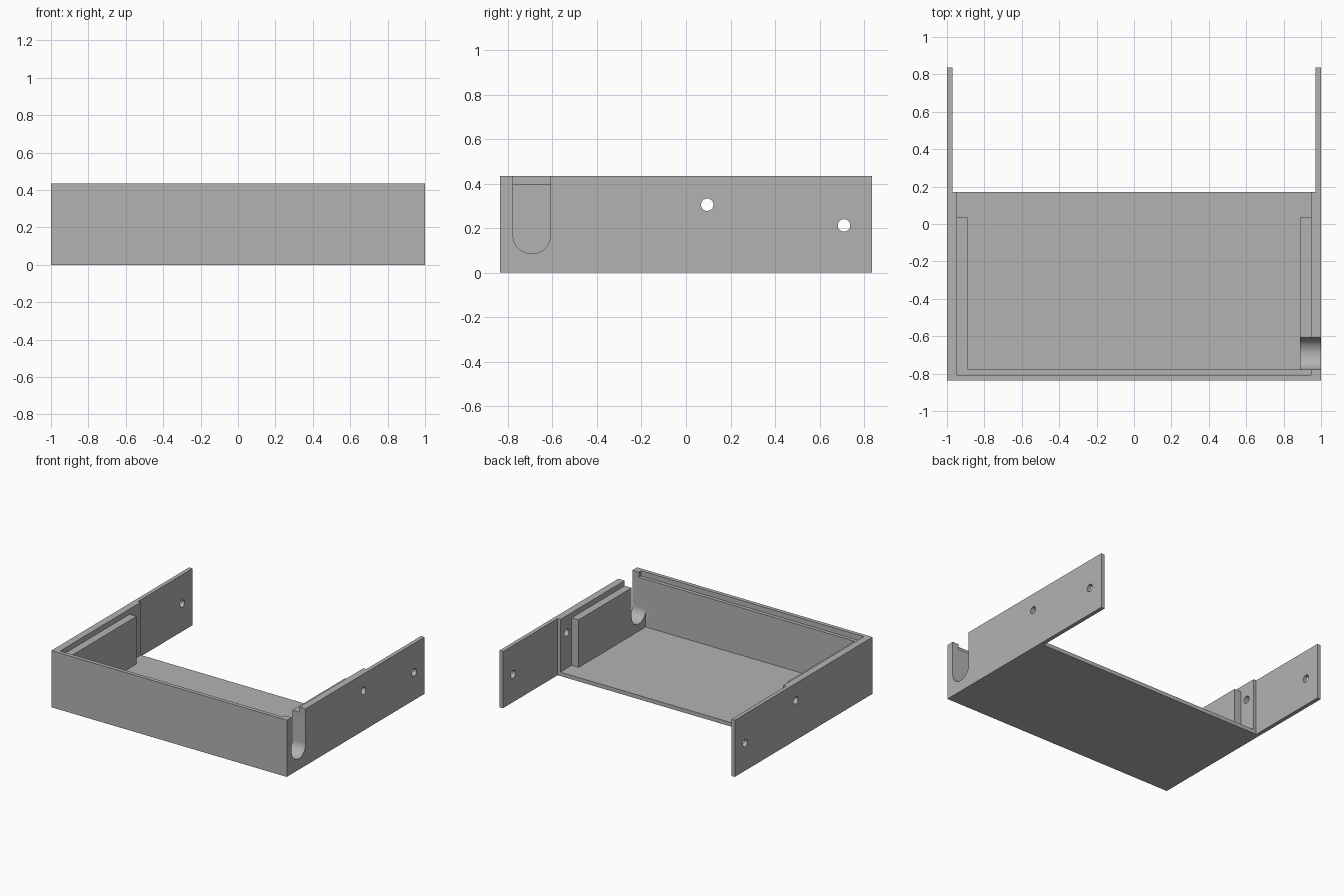
import bpy, bmesh, math

if "Cube" in bpy.data.objects:
    bpy.data.objects.remove(bpy.data.objects["Cube"])

grey = bpy.data.materials.new("plain_grey")
grey.use_nodes = True
GREY = (0.45, 0.45, 0.45, 1)
grey.diffuse_color = GREY
grey.node_tree.nodes["Principled BSDF"].inputs["Base Color"].default_value = GREY

HEIGHT, DEPTH = 0.435, 0.836   # wall height, half depth
FLOOR, LEDGE = 0.03, 0.395     # floor top, ledge top
FRONT_INNER, FLOOR_BACK = -0.778, 0.172


def prism(name, profile, x0, x1):
    """Extrude a closed (y, z) profile along x."""
    bm = bmesh.new()
    face = bm.faces.new([bm.verts.new((x0, y, z)) for y, z in profile])
    ext = bmesh.ops.extrude_face_region(bm, geom=[face])
    moved = [v for v in ext["geom"] if isinstance(v, bmesh.types.BMVert)]
    bmesh.ops.translate(bm, verts=moved, vec=(x1 - x0, 0, 0))
    bmesh.ops.recalc_face_normals(bm, faces=bm.faces)
    mesh = bpy.data.meshes.new(name)
    bm.to_mesh(mesh)
    bm.free()
    mesh.materials.append(grey)
    obj = bpy.data.objects.new(name, mesh)
    bpy.context.collection.objects.link(obj)
    return obj


def box(name, half_x, y0, y1, z0, z1):
    return prism(name, [(y0, z0), (y1, z0), (y1, z1), (y0, z1)], -half_x, half_x)


def arc(y, z, r, start, end, steps):
    angles = [start + (end - start) * i / steps for i in range(steps + 1)]
    return [(y + r * math.cos(a), z + r * math.sin(a)) for a in angles]


def cut(target, cutter):
    mod = target.modifiers.new(cutter.name, "BOOLEAN")
    mod.operation, mod.solver, mod.object = "DIFFERENCE", "EXACT", cutter
    bpy.context.view_layer.objects.active = target
    bpy.ops.object.modifier_apply(modifier=mod.name)
    bpy.data.objects.remove(cutter)


# Solid blank for the open-backed tray
tray = box("tray_body", 1, -DEPTH, DEPTH, 0, HEIGHT)

# Main cavity, lid ledge, and thinner side walls behind the rails
cut(tray, box("main_cavity", 0.887, FRONT_INNER, 1, FLOOR, 1))
cut(tray, box("lid_recess", 0.946, -0.806, 1, LEDGE, 1))
cut(tray, box("rear_cavity", 0.946, 0.035, 1, FLOOR, 1))

# Open gap between the two thin mounting arms
cut(tray, box("arm_gap", 0.97, FLOOR_BACK, 1, -1, 1))

# Screw holes through both sides
for y, z in ((0.095, 0.305), (0.71, 0.212)):
    cut(tray, prism("screw_hole", arc(y, z, 0.028, 0, math.tau, 32)[:-1], -2, 2))

# Round-bottomed cable slot in the left wall, open at the top
slot_y, slot_r = -0.693, 0.085
slot = arc(slot_y, 0.17, slot_r, math.pi, math.tau, 32)
slot += [(slot_y + slot_r, 1), (slot_y - slot_r, 1)]
cut(tray, prism("cable_slot", slot, 0.5, 1.5))

# Smooth the curved cuts, keep corners sharp
for obj in bpy.context.selected_objects:
    obj.select_set(False)
tray.select_set(True)
bpy.context.view_layer.objects.active = tray
bpy.ops.object.shade_smooth_by_angle(angle=math.radians(30))
